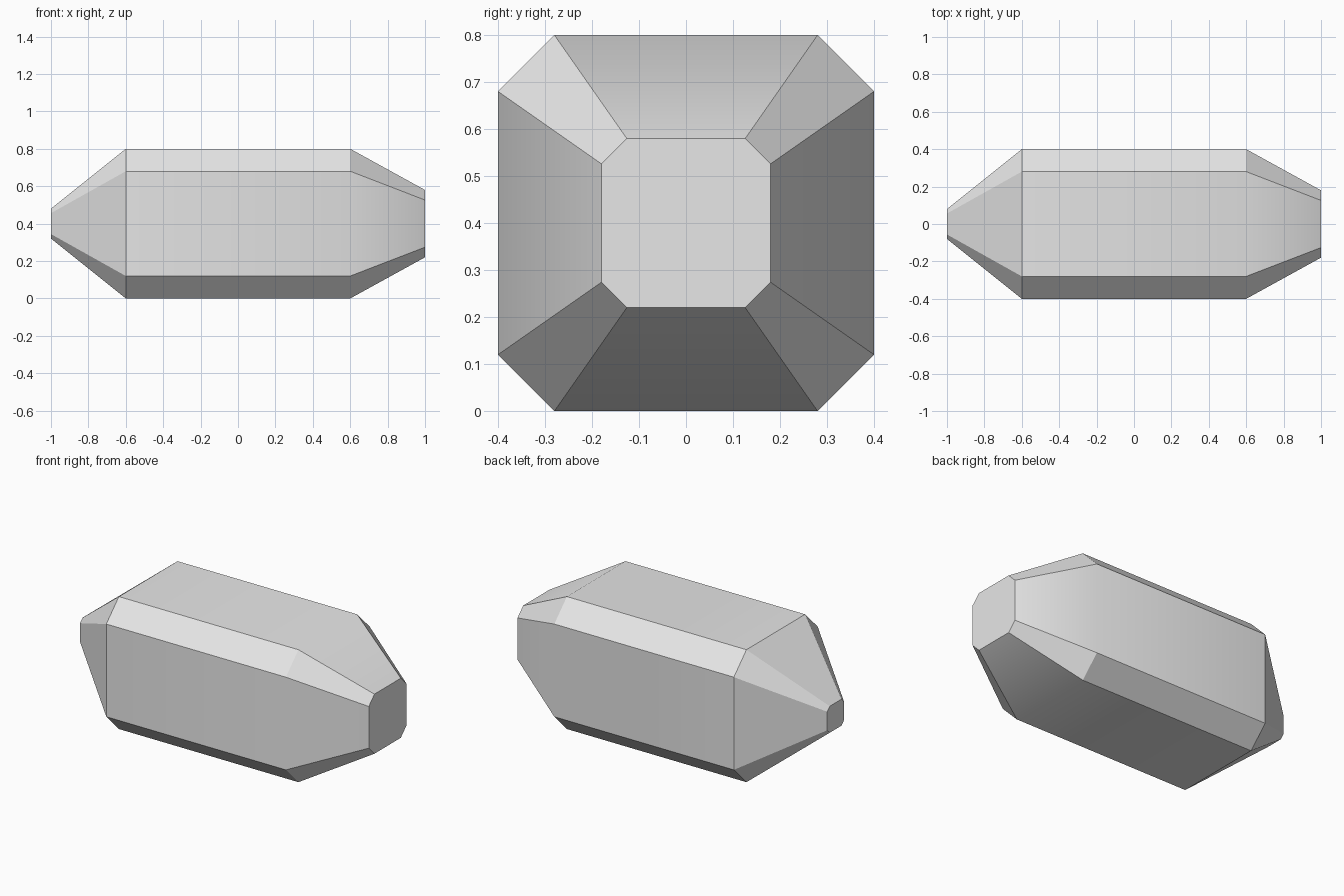
import bpy
import bmesh
import math

cube = bpy.data.objects.get("Cube")
if cube:
    bpy.data.objects.remove(cube, do_unlink=True)

# Plain grey material
grey = bpy.data.materials.new("light_grey")
grey.use_nodes = True
colour = (0.8, 0.8, 0.8, 1)
grey.diffuse_color = colour
grey.node_tree.nodes["Principled BSDF"].inputs["Base Color"].default_value = colour

# Chamfered square section, scaled at each station along x
HALF, FLAT = 0.4, 0.28
STATIONS = [(-1, 0.2), (-0.6, 1), (0.6, 1), (1, 0.45)]
quarter = [(HALF, -FLAT), (HALF, FLAT)]
section = []
for turn in range(4):
    for y, z in quarter:
        for _ in range(turn):
            y, z = -z, y
        section.append((y, z))

# Loft the sections and cap both ends
bm = bmesh.new()
rings = [[bm.verts.new((x, y * s, HALF + z * s)) for y, z in section]
         for x, s in STATIONS]
n = len(section)
for a, b in zip(rings, rings[1:]):
    for i in range(n):
        j = (i + 1) % n
        bm.faces.new((a[i], a[j], b[j], b[i]))
bm.faces.new(rings[0])
bm.faces.new(rings[-1])
bmesh.ops.recalc_face_normals(bm, faces=bm.faces)

mesh = bpy.data.meshes.new("tapered_body")
bm.to_mesh(mesh)
bm.free()
mesh.materials.append(grey)
body = bpy.data.objects.new("tapered_body", mesh)
bpy.context.collection.objects.link(body)

# Smooth only the gentle bends
bpy.ops.object.select_all(action="DESELECT")
body.select_set(True)
bpy.context.view_layer.objects.active = body
bpy.ops.object.shade_smooth_by_angle(angle=math.radians(30))
